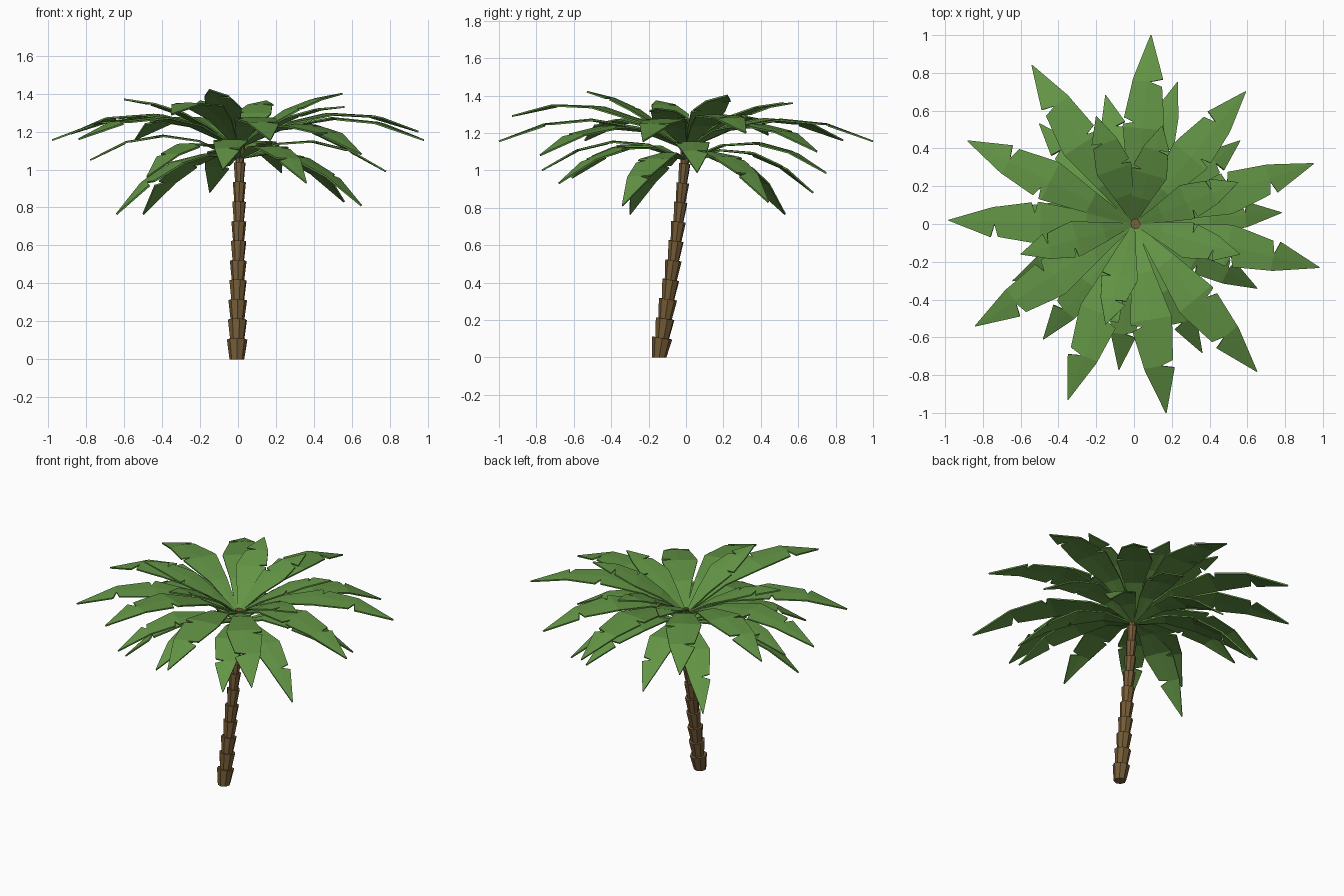
import bpy, bmesh, math
from mathutils import Vector

if "Cube" in bpy.data.objects:
    bpy.data.objects.remove(bpy.data.objects["Cube"])


def material(name, rgb):
    m = bpy.data.materials.new(name)
    m.diffuse_color = (*rgb, 1)
    m.use_nodes = True
    m.node_tree.nodes["Principled BSDF"].inputs["Base Color"].default_value = m.diffuse_color
    return m


leaf_green = material("leaf green", (0.125, 0.30, 0.06))
bark_brown = material("bark brown", (0.18, 0.107, 0.038))


def finish(bm, name, mat):
    bmesh.ops.recalc_face_normals(bm, faces=bm.faces)
    me = bpy.data.meshes.new(name)
    bm.to_mesh(me)
    bm.free()
    me.materials.append(mat)
    ob = bpy.data.objects.new(name, me)
    bpy.context.collection.objects.link(ob)
    return ob


# Trunk: stacked flaring rings along a leaning curve
def trunk_point(z):
    k = z / 1.12
    return Vector((0.016 * k - 0.006, -0.143 + 0.17 * k - 0.027 * k ** 3, z))


bm = bmesh.new()
RINGS, SIDES, TOP = 11, 8, 1.14
for i in range(RINGS):
    z0, z1 = TOP * i / RINGS - (0.008 if i else 0), TOP * (i + 1) / RINGS
    wide = 0.054 - 0.027 * i / RINGS
    axis = (trunk_point(z1) - trunk_point(z0)).normalized()
    u = axis.cross(Vector((0, 1, 0))).normalized()
    v = axis.cross(u)
    loops = []
    for z, r in ((z0, wide * 0.72), (z1, wide)):
        c = trunk_point(z)
        loop = []
        for s in range(SIDES):
            a = math.tau * (s + 0.3 * (i % 2)) / SIDES
            p = c + r * (u * math.cos(a) + v * math.sin(a))
            if z == 0:
                p.z = 0
            loop.append(bm.verts.new(p))
        loops.append(loop)
    for s in range(SIDES):
        t = (s + 1) % SIDES
        bm.faces.new((loops[0][s], loops[0][t], loops[1][t], loops[1][s]))
    bm.faces.new(loops[0])
    bm.faces.new(loops[1])
finish(bm, "trunk", bark_brown)

# Frond outline: distance along, left and right width (dips are torn notches)
OUTLINE = [(0, .08, .08), (.25, .52, .52), (.5, 1, .92), (.515, .98, .92),
           (.53, .97, .42), (.55, .95, .90), (.73, .72, .68), (.75, .15, .66),
           (.77, .74, .62), (1, .02, .02)]
BENDS = (0, .25, .5, .75, 1)


def frond(name, tip, root_z, hump, width, flip):
    tip = Vector(tip)
    out = Vector((tip.x, tip.y, 0)).normalized()
    side = Vector((-out.y, out.x, 0)) * (-1 if flip else 1)
    root = out * 0.012 + Vector((0, 0, root_z))

    def arc(t):
        return root.lerp(tip, t) + Vector((0, 0, hump * 4 * t * (1 - t)))

    def spine(t):  # straight pieces between the bends
        for a, b in zip(BENDS, BENDS[1:]):
            if t <= b:
                return arc(a).lerp(arc(b), (t - a) / (b - a))

    bm = bmesh.new()
    rows = []
    for t, wl, wr in OUTLINE:
        c = spine(t)
        row = [c + side * w * width - Vector((0, 0, 0.04 * abs(w) * width))
               for w in (wl, 0, -wr)]
        rows.append([bm.verts.new(p) for p in row])
    for a, b in zip(rows, rows[1:]):
        for k in (0, 1):
            bm.faces.new((a[k], a[k + 1], b[k + 1], b[k]))
    ob = finish(bm, name, leaf_green)
    mod = ob.modifiers.new("thickness", 'SOLIDIFY')
    mod.thickness = 0.009
    mod.offset = 0


# Frond tips in three tiers: (tips, root height, arch, half width)
TIERS = {
    "long_frond": ([(-.98, .02, 1.155), (-.88, .44, 1.19), (-.54, .84, 1.16), (.09, 1, 1.155),
                    (.59, .70, 1.1), (.95, .32, 1.2), (.98, -.23, 1.155), (.65, -.78, 1.08),
                    (.17, -1, 1.155), (-.35, -.93, 1.29), (-.84, -.54, 1.16)], 1.12, .135, .115),
    "low_frond": ([(.78, .06, .99), (.56, .44, .83), (.23, .75, .985), (-.15, .68, .88),
                   (-.5, .53, .765), (-.78, .04, 1.05), (-.64, -.3, .765), (-.48, -.61, .96),
                   (-.08, -.77, 1.0), (.36, -.68, .93), (.65, -.34, .81)], 1.06, .125, .095),
    "top_frond": ([(.55, .22, 1.4), (.15, .52, 1.36), (-.2, .57, 1.36), (-.6, -.16, 1.37),
                   (-.15, -.53, 1.42), (.56, -.16, 1.33)], 1.12, .055, .10),
}
for name, (tips, root_z, hump, width) in TIERS.items():
    for i, tip in enumerate(tips):
        frond(f"{name}_{i + 1}", tip, root_z, hump, width, i % 2)
